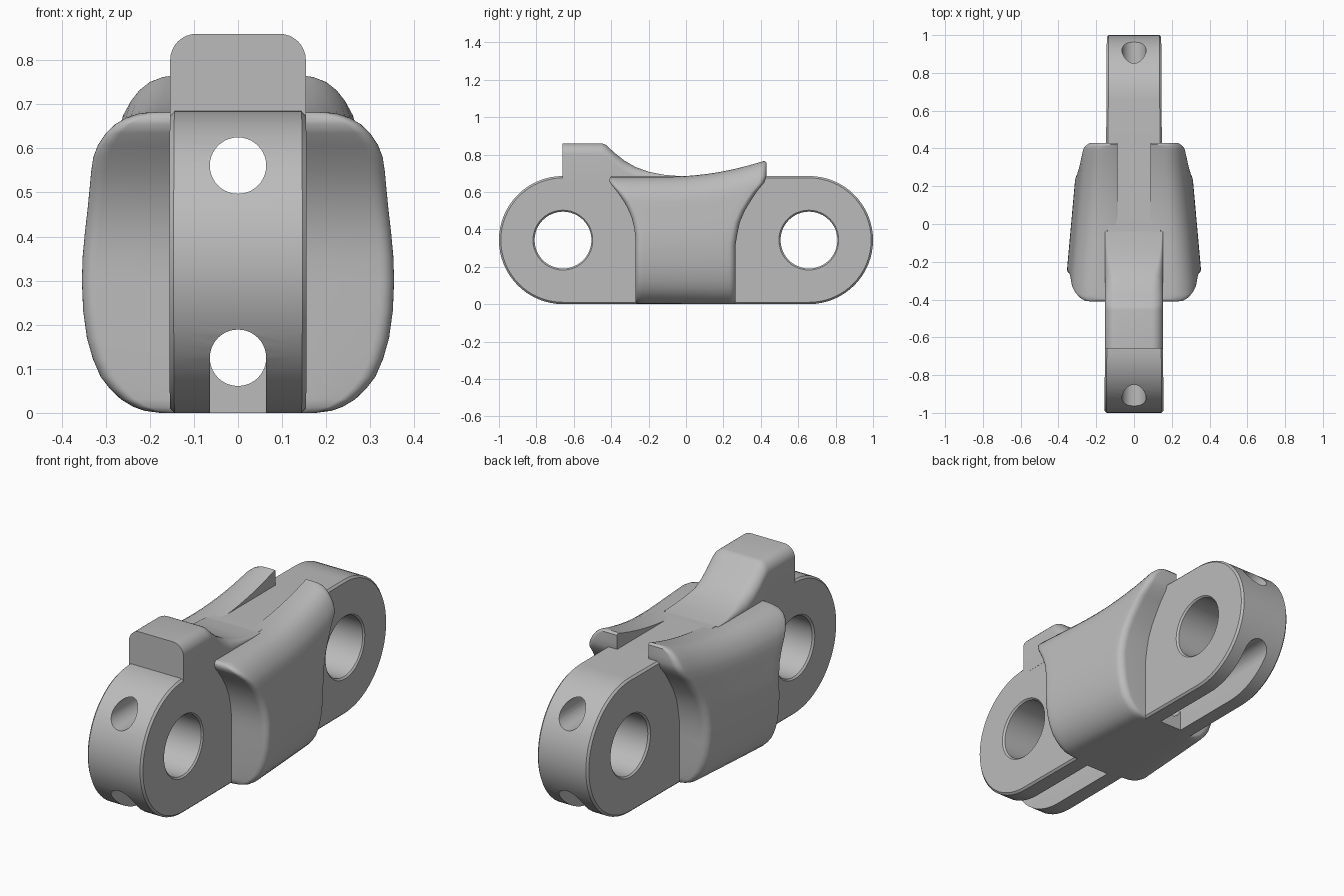
import bpy, bmesh
from math import sin, cos, pi, radians

cube = bpy.data.objects.get("Cube")
if cube:
    bpy.data.objects.remove(cube)

steel = bpy.data.materials.new("light_grey_steel")
steel.use_nodes = True
GREY = (0.5, 0.5, 0.5, 1)
steel.diffuse_color = GREY
steel.node_tree.nodes["Principled BSDF"].inputs["Base Color"].default_value = GREY


def lerp(table, t):
    """Piecewise linear lookup in a list of (key, value) pairs."""
    for (a, u), (b, v) in zip(table, table[1:]):
        if t <= b:
            return u + (v - u) * max(0, t - a) / (b - a)
    return table[-1][1]


def loft(name, rings, strip_caps=False):
    """Skin closed rings of equal length and cap both ends."""
    bm = bmesh.new()
    rows = [[bm.verts.new(p) for p in ring] for ring in rings]
    n = len(rows[0])
    for a, b in zip(rows, rows[1:]):
        for i in range(n):
            j = (i + 1) % n
            bm.faces.new((a[i], a[j], b[j], b[i]))
    for row in (rows[0], rows[-1]):
        if strip_caps:
            for i in range(n // 2 - 1):
                bm.faces.new((row[i], row[i + 1], row[n - 2 - i], row[n - 1 - i]))
        else:
            bm.faces.new(row)
    bmesh.ops.recalc_face_normals(bm, faces=bm.faces)
    mesh = bpy.data.meshes.new(name)
    bm.to_mesh(mesh)
    bm.free()
    mesh.materials.append(steel)
    obj = bpy.data.objects.new(name, mesh)
    bpy.context.collection.objects.link(obj)
    return obj


def activate(obj):
    bpy.ops.object.select_all(action='DESELECT')
    obj.select_set(True)
    bpy.context.view_layer.objects.active = obj


def smooth(obj, angle=35):
    activate(obj)
    bpy.ops.object.shade_smooth_by_angle(angle=radians(angle))


def cut(obj, cutter):
    mod = obj.modifiers.new("cut", 'BOOLEAN')
    mod.operation = 'DIFFERENCE'
    mod.solver = 'EXACT'
    mod.object = cutter
    activate(obj)
    bpy.ops.object.modifier_apply(modifier=mod.name)
    bpy.data.objects.remove(cutter)


# Link body: a bar with round ends, slightly tapered, with chamfered rims
R, END = 0.3425, 0.6575


def half_width(y):
    return 0.15 - 0.006 * y


def stadium(side, inset, radius):
    pts = []
    for k in range(66):
        a = -pi / 2 + pi * (k if k < 33 else k - 1) / 32
        y = (END if k < 33 else -END) + radius * cos(a)
        pts.append((side * (half_width(y) - inset), y, R + radius * sin(a)))
    return pts


body = loft("link_body", [stadium(-1, 0, R - 0.01), stadium(-1, 0.01, R),
                          stadium(1, 0.01, R), stadium(1, 0, R - 0.01)])

# Pin holes with chamfered mouths
for y in (-END, END):
    w = half_width(y)
    rings = []
    for x, r in ((-w - 0.01, 0.17), (-w + 0.008, 0.152), (w - 0.008, 0.152), (w + 0.01, 0.17)):
        rings.append([(x, y + r * cos(a * pi / 24), R + r * sin(a * pi / 24)) for a in range(48)])
    cut(body, loft("pin_cutter", rings))

# Two lengthwise bores, the lower one opening downwards near each end
for z in (0.125, 0.561):
    cut(body, loft("bore_cutter", [[(0.064 * cos(a * pi / 20), y, z + 0.064 * sin(a * pi / 20))
                                    for a in range(40)] for y in (-1.1, 1.1)]))
for s in (-1, 1):
    cut(body, loft("slot_cutter", [[(x, s * y, z) for x, z in
                                    ((-0.0635, -0.1), (0.0635, -0.1), (0.0635, 0.13), (-0.0635, 0.13))]
                                   for y in (0.28, 1.1)]))
smooth(body)

# Guide tooth: square front, rounded top corners, concave slope behind
slope = [(-0.66, 0.86), (-0.455, 0.86), (-0.44, 0.857), (-0.425, 0.849), (-0.38, 0.807),
         (-0.33, 0.768), (-0.27, 0.733), (-0.2, 0.708), (-0.12, 0.692), (-0.04, 0.685)]
rings = []
for y, top in slope:
    r = min(0.06, top - 0.68)
    ring = [(-0.154, y, 0.65), (0.154, y, 0.65)]
    for cx, start in ((0.154 - r, 0), (r - 0.154, pi / 2)):
        for k in range(9):
            a = start + k * pi / 16
            ring.append((cx + r * cos(a), y, top - r + r * sin(a)))
    rings.append(ring)
smooth(loft("guide_tooth", rings))

# Side wings: bulging flanks that flare fore and aft towards the rail on top
bulge = [(0, 0.5), (0.007, 0.6), (0.02, 0.67), (0.045, 0.75), (0.08, 0.82), (0.12, 0.88),
         (0.18, 0.93), (0.25, 0.968), (0.34, 0.992), (0.44, 1), (0.52, 0.995), (0.6, 0.979),
         (0.68, 0.958), (0.75, 0.94), (0.8, 0.927), (0.85, 0.908), (0.89, 0.875),
         (0.93, 0.82), (0.96, 0.76), (0.982, 0.69), (0.995, 0.62), (1, 0.55)]
front_edge = [(0, 0.262), (0.02, 0.27), (0.54, 0.27), (0.65, 0.283), (0.73, 0.304), (0.8, 0.33),
              (0.87, 0.362), (0.92, 0.39), (0.95, 0.408), (0.985, 0.41), (1, 0.4)]
rear_edge = [(0, 0.257), (0.02, 0.265), (0.46, 0.265), (0.6, 0.288), (0.68, 0.315), (0.74, 0.345),
             (0.8, 0.38), (0.85, 0.42), (0.87, 0.43), (0.985, 0.43), (1, 0.42)]


def wing(side):
    rings = []
    for t, f in bulge:
        y0, y1 = -lerp(front_edge, t), lerp(rear_edge, t)
        r = 0.035
        corner = [k * pi / 12 for k in range(7)]
        run = [(y0 + r * (1 - cos(a)), r * (1 - sin(a))) for a in corner]
        run += [(y0 + r + (y1 - y0 - 2 * r) * k / 14, 0) for k in range(1, 14)]
        run += [(y1 - r * (1 - cos(a)), r * (1 - sin(a))) for a in reversed(corner)]
        inner = 0.088 + (0.01 if t == 1 else 0)
        outer, inside = [], []
        for y, pull in run:
            z = t * (0.682 + 0.314 * max(0, y + 0.1) ** 2)
            outer.append((side * ((0.333 - 0.09 * y) * f - pull), y, z))
            inside.append((side * inner, y, z))
        rings.append(outer + inside[::-1])
    smooth(loft("left_wing" if side > 0 else "right_wing", rings, True), 40)


for side in (-1, 1):
    wing(side)
